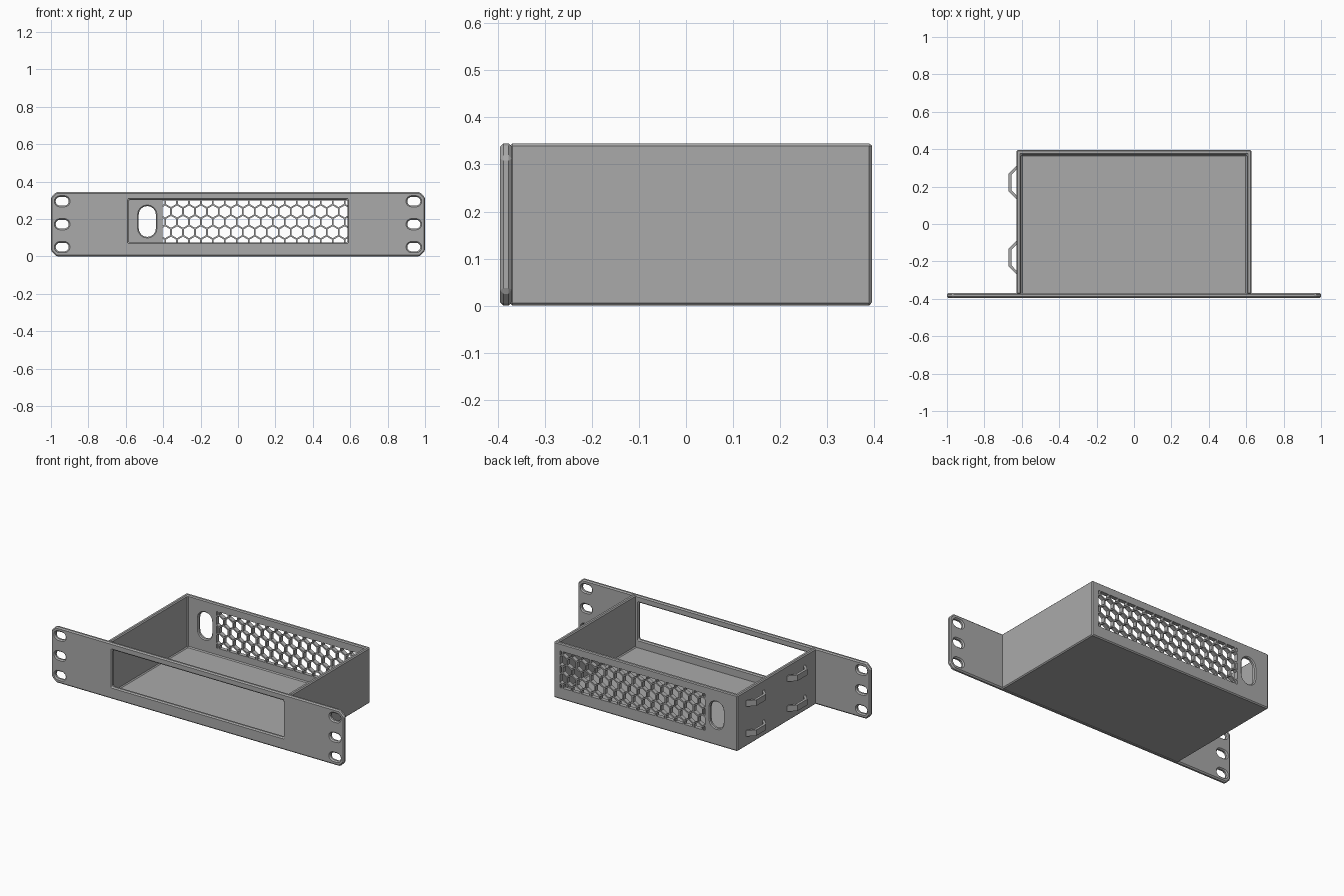
import bpy, bmesh, math
from mathutils import Vector

if "Cube" in bpy.data.objects:
    bpy.data.objects.remove(bpy.data.objects["Cube"])

grey = bpy.data.materials.new("grey plastic")
grey.diffuse_color = (0.4, 0.4, 0.4, 1)
grey.use_nodes = True
grey.node_tree.nodes["Principled BSDF"].inputs["Base Color"].default_value = grey.diffuse_color
H = 0.345      # overall height
T = 0.025      # wall thickness


def prisms(name, outlines, to_3d, depth):
    """Extrude closed 2D outlines; to_3d maps (u, v) to a point, depth is the sweep."""
    bm = bmesh.new()
    for pts in outlines:
        a = [bm.verts.new(to_3d(u, v)) for u, v in pts]
        b = [bm.verts.new(p.co + Vector(depth)) for p in a]
        bm.faces.new(a)
        bm.faces.new(b[::-1])
        for i in range(len(a)):
            j = (i + 1) % len(a)
            bm.faces.new((a[j], a[i], b[i], b[j]))
    bmesh.ops.recalc_face_normals(bm, faces=bm.faces)
    me = bpy.data.meshes.new(name)
    bm.to_mesh(me)
    bm.free()
    me.materials.append(grey)
    ob = bpy.data.objects.new(name, me)
    bpy.context.collection.objects.link(ob)
    return ob


def apply_mod(ob, kind, **settings):
    mod = ob.modifiers.new(kind, kind)
    for k, v in settings.items():
        setattr(mod, k, v)
    bpy.context.view_layer.objects.active = ob
    bpy.ops.object.modifier_apply(modifier=mod.name)


def boolean(ob, cutter, op='DIFFERENCE'):
    apply_mod(ob, 'BOOLEAN', operation=op, object=cutter, solver='EXACT')
    bpy.data.objects.remove(cutter)


def chamfer(ob, width):
    apply_mod(ob, 'BEVEL', width=width, segments=1, limit_method='ANGLE',
              angle_limit=math.radians(40))


def rect(x0, x1, y0, y1):
    return [(x0, y0), (x1, y0), (x1, y1), (x0, y1)]


def slot(cx, cz, w, h, n=8):
    """Rounded slot outline, long axis along the larger side."""
    r = min(w, h) / 2
    pts = []
    for i in range(2 * n + 2):
        first = i <= n
        a = math.pi * (i if first else i - 1) / n
        s = 1 if first else -1
        if h > w:
            pts.append((cx + r * math.cos(a), cz + s * (h / 2 - r) + r * math.sin(a)))
        else:
            pts.append((cx + s * (w / 2 - r) + r * math.sin(a), cz - r * math.cos(a)))
    return pts


def front_at(y):
    return lambda u, v: (u, y, v)


def flat_at(z):
    return lambda u, v: (u, v, z)


# Front plate with clipped corners, a window and six mounting slots
c = 0.03
plate = prisms("front_plate", [[(-1, c), (-1 + c, 0), (1 - c, 0), (1, c), (1, H - c),
               (1 - c, H), (-1 + c, H), (-1, H - c)]], front_at(-0.395), (0, T, 0))
holes = [slot(s * 0.94, z, 0.07, 0.046) for s in (-1, 1) for z in (0.05, 0.1725, 0.295)]
holes.append(rect(-0.585, 0.585, 0.075, 0.303))
boolean(plate, prisms("plate_cutter", holes, front_at(-0.5), (0, 0.3, 0)))
chamfer(plate, 0.007)

# Open-topped tray behind the plate
W = 0.628
tray = prisms("tray", [rect(-W, W, -0.375, 0.395)], flat_at(0), (0, 0, H))
boolean(tray, prisms("tray_cutter", [rect(T - W, W - T, -0.5, 0.395 - T)], flat_at(T), (0, 0, 1)))
boolean(tray, prisms("cable_cutter", [slot(-0.485, 0.187, 0.092, 0.165)],
                     front_at(0.3), (0, 0.2, 0)))
chamfer(tray, 0.006)

# Honeycomb vents in the rear wall, trimmed to a rectangle
pitch, radius = 0.064, 0.032
hexes = []
for row in range(-3, 4):
    for col in range(-9, 10):
        cx = 0.09 + (col + 0.5 * (row % 2)) * pitch
        cz = 0.185 + row * pitch * 0.866
        hexes.append([(cx + radius * math.sin(k * math.pi / 3),
                       cz + radius * math.cos(k * math.pi / 3)) for k in range(6)])
vents = prisms("vent_cutter", hexes, front_at(0.33), (0, 0.1, 0))
boolean(vents, prisms("vent_field", [rect(-0.405, 0.585, 0.072, 0.298)],
                      front_at(0.32), (0, 0.12, 0)), 'INTERSECT')
boolean(tray, vents)

# Four cable-tie loops on the left wall
for i, (y, z) in enumerate([(y, z) for y in (-0.18, 0.222) for z in (0.08, 0.265)]):
    prof = [(0.01, -0.09), (0, -0.09), (-0.042, -0.048), (-0.042, 0.048), (0, 0.09), (0.01, 0.09),
            (0.01, 0.07), (0, 0.07), (-0.026, 0.042), (-0.026, -0.042), (0, -0.07), (0.01, -0.07)]
    prisms(f"tie_loop_{i + 1}", [[(u - W, v + y) for u, v in prof]],
           flat_at(z - 0.018), (0, 0, 0.036))
